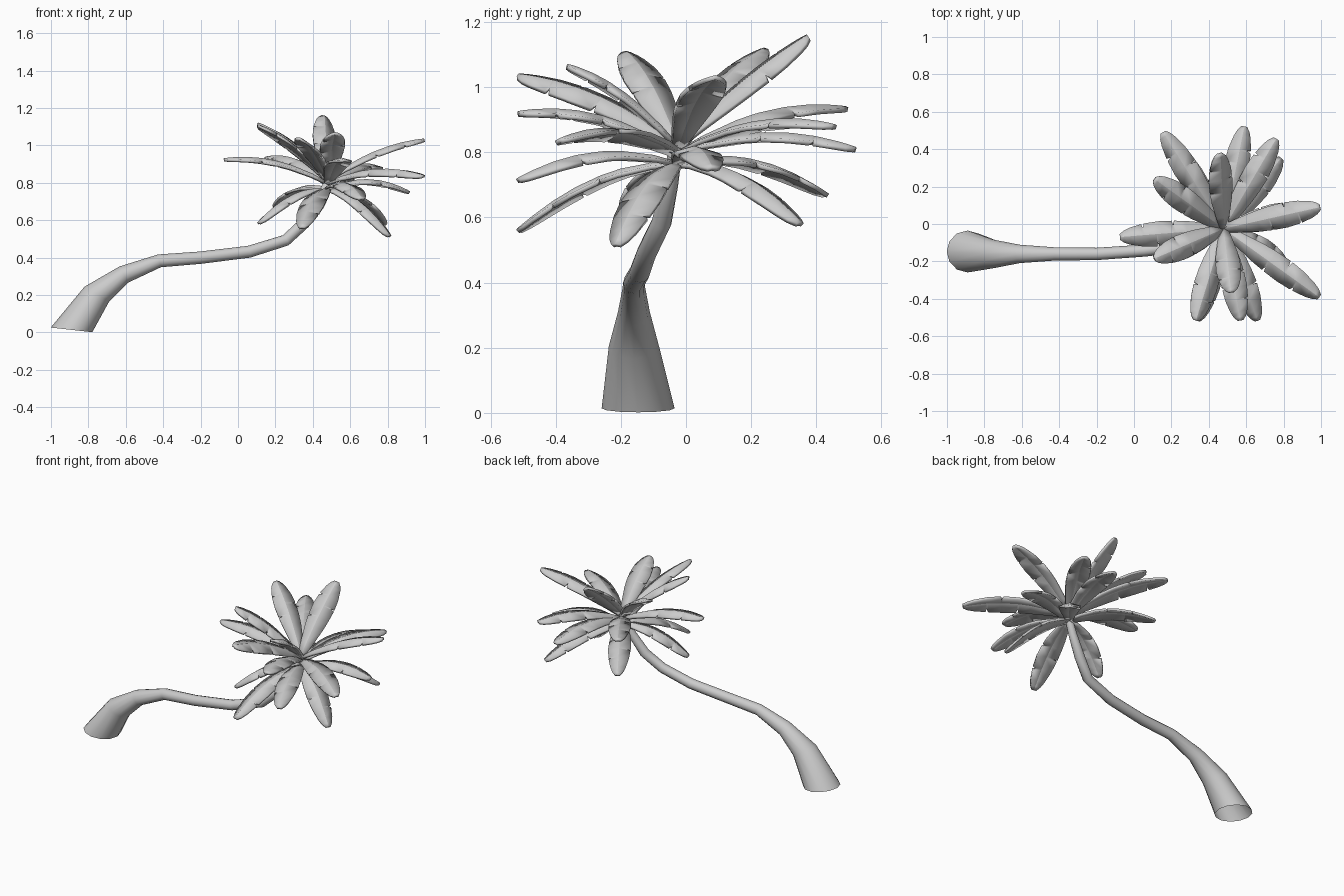
import bpy, bmesh, math
from mathutils import Vector

cube = bpy.data.objects.get("Cube")
if cube:
    bpy.data.objects.remove(cube, do_unlink=True)

grey = bpy.data.materials.new("plain grey")
grey.use_nodes = True
grey.diffuse_color = (0.6, 0.6, 0.6, 1)
grey.node_tree.nodes["Principled BSDF"].inputs["Base Color"].default_value = (0.6, 0.6, 0.6, 1)


def finish(bm, name, angle):
    bmesh.ops.recalc_face_normals(bm, faces=bm.faces)
    mesh = bpy.data.meshes.new(name)
    bm.to_mesh(mesh)
    bm.free()
    mesh.materials.append(grey)
    obj = bpy.data.objects.new(name, mesh)
    bpy.context.collection.objects.link(obj)
    bpy.ops.object.select_all(action="DESELECT")
    obj.select_set(True)
    bpy.context.view_layer.objects.active = obj
    bpy.ops.object.shade_smooth_by_angle(angle=math.radians(angle))
    return obj


# Trunk: rings swept along a leaning path (x, y, z, radius), open underneath
PATH = [(-.89, -.147, .014, .112), (-.755, -.16, .205, .077), (-.61, -.16, .31, .049),
        (-.42, -.16, .383, .035), (-.2, -.16, .40, .033), (.06, -.142, .432, .032),
        (.255, -.12, .493, .031), (.355, -.075, .585, .031), (.43, -.05, .70, .026),
        (.475, -.035, .79, .022)]
FOOT_TILT = [Vector((.11, 0, 1)), Vector((.6, 0, 1))]
SIDES = 12


def build_trunk():
    bm = bmesh.new()
    centres = [Vector(p[:3]) for p in PATH]
    rings = []
    for i, c in enumerate(centres):
        if i < len(FOOT_TILT):
            tangent = FOOT_TILT[i].normalized()
        else:
            ahead = centres[min(i + 1, len(centres) - 1)]
            tangent = (ahead - c).normalized() + (c - centres[i - 1]).normalized()
            tangent.normalize()
        side = tangent.cross(Vector((0, 1, 0))).normalized()
        up = side.cross(tangent)
        ring = []
        for k in range(SIDES):
            a = math.tau * k / SIDES
            ring.append(bm.verts.new(c + PATH[i][3] * (math.cos(a) * side + math.sin(a) * up)))
        rings.append(ring)
    for a, b in zip(rings, rings[1:]):
        for k in range(SIDES):
            n = (k + 1) % SIDES
            bm.faces.new((a[k], a[n], b[n], b[k]))
    bm.faces.new(rings[-1])
    finish(bm, "trunk", 45)


# Leaf outline: position along the rib, left and right half widths (dips are tears)
OUTLINE = [(0, .02, .02), (.15, .037, .037), (.35, .056, .056), (.46, .062, .062),
           (.475, .036, .063), (.485, .063, .063), (.62, .066, .066), (.635, .066, .036),
           (.645, .065, .065), (.76, .060, .060), (.775, .036, .059), (.785, .058, .058),
           (.9, .044, .044), (.96, .031, .031), (1, .014, .014)]
CROWN = Vector((.48, -.025, 0))
FOLD = .28


def build_leaf(name, tip, roll, root_z, arch, flip):
    out = Vector((tip.x, tip.y, 0)) - CROWN
    out.normalize()
    root = CROWN + out * .004 + Vector((0, 0, root_z))
    control = (root + tip) / 2 + Vector((0, 0, arch))
    across = Vector((-out.y, out.x, 0))
    bm = bmesh.new()
    rows = []
    for t, left, right in OUTLINE:
        if flip:
            left, right = right, left
        rib = root * (1 - t) ** 2 + control * 2 * t * (1 - t) + tip * t * t
        tangent = (control - root) * (1 - t) + (tip - control) * t
        lift = across.cross(tangent).normalized()
        if lift.z < 0:
            lift = -lift
        side = across * math.cos(roll) + lift * math.sin(roll)
        normal = lift * math.cos(roll) - across * math.sin(roll)
        rows.append([bm.verts.new(rib + (side - normal * FOLD) * left),
                     bm.verts.new(rib),
                     bm.verts.new(rib - (side + normal * FOLD) * right)])
    for a, b in zip(rows, rows[1:]):
        for k in (0, 1):
            bm.faces.new((a[k], a[k + 1], b[k + 1], b[k]))
    obj = finish(bm, name, 15)
    solid = obj.modifiers.new("thickness", "SOLIDIFY")
    solid.thickness = .014
    solid.offset = 0


# Leaf tiers: root height, upward arch, then each tip point with its roll
TIERS = {
    "upper_leaf": (.82, .08, [(.11, .24, 1.115, 0), (.995, .09, 1.03, 0),
                              (.33, -.515, 1.035, -.3), (.52, -.365, 1.065, 0),
                              (.11, -.185, 1.105, 0)]),
    "steep_leaf": (.83, .04, [(.46, .375, 1.155, .35)]),
    "middle_leaf": (.80, .10, [(.155, .49, .935, 0), (.59, .52, .81, 0), (.76, .455, .88, 0),
                               (.99, -.39, .835, .2), (.57, -.515, .92, 0),
                               (-.075, -.07, .925, 0)]),
    "lower_leaf": (.765, .11, [(.785, .35, .58, 0), (.66, -.515, .715, 0), (.34, -.515, .56, 0),
                               (.11, -.185, .585, 0), (.81, -.215, .515, 0), (.2, .43, .67, 0),
                               (.915, .08, .75, 0)]),
}

build_trunk()
for tier, (root_z, arch, tips) in TIERS.items():
    for i, (x, y, z, roll) in enumerate(tips):
        build_leaf(f"{tier}_{i + 1}", Vector((x, y, z)), roll, root_z, arch, i % 2)
